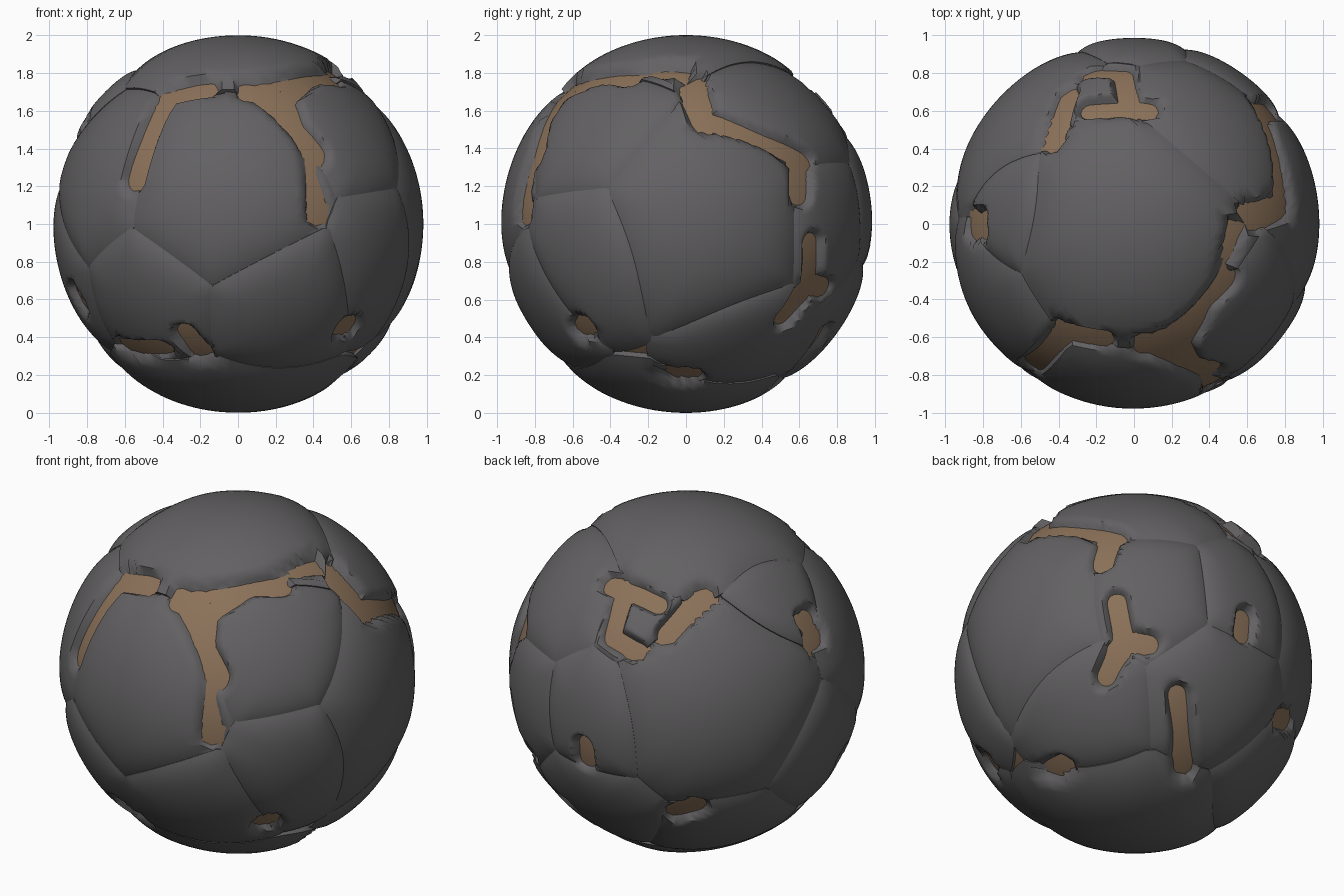
import bpy, bmesh, math
from mathutils import Vector

if "Cube" in bpy.data.objects:
    bpy.data.objects.remove(bpy.data.objects["Cube"])

CENTRE = Vector((0, 0, 1))
CORE_R = 0.94
CRACK_W = 0.043


def material(name, rgb):
    m = bpy.data.materials.new(name)
    m.diffuse_color = (*rgb, 1)
    m.use_nodes = True
    m.node_tree.nodes["Principled BSDF"].inputs["Base Color"].default_value = m.diffuse_color
    return m


ROCK = material("dark grey rock", (0.125, 0.12, 0.125))
EARTH = material("brown earth", (0.26, 0.167, 0.1))

# Rock plates: name, direction, angular size
PLATES = [
    ("front_plate", (-.08, -.96, .2), .52),
    ("front_left_plate", (-.8, -.46, .3), .46),
    ("front_right_low_plate", (.82, -.53, -.2), .38),
    ("front_right_high_plate", (.66, -.5, .5), .36),
    ("right_plate", (.97, .13, 0), .6),
    ("top_plate", (-.03, 0, 1), .62),
    ("back_right_high_plate", (.46, .56, .68), .47),
    ("back_right_plate", (.58, .82, 0), .4),
    ("back_plate", (0, 1, .06), .34),
    ("back_left_plate", (-.72, .64, .22), .62),
    ("back_small_plate", (-.19, .73, .66), .19),
    ("left_high_plate", (-.7, .1, .7), .3),
    ("left_plate", (-.96, -.03, -.25), .42),
    ("front_left_low_plate", (-.5, -.76, -.44), .35),
    ("front_low_plate", (.27, -.83, -.48), .39),
    ("right_low_plate", (.69, .34, -.64), .37),
    ("back_low_plate", (.05, .84, -.55), .4),
    ("bottom_plate", (-.05, -.08, -1), .58),
    ("back_left_low_plate", (-.55, .4, -.72), .42),
]
PLATES = [(n, Vector(d).normalized(), a) for n, d, a in PLATES]


# Direction on the ball from two coordinates on one side of it
def on_side(side, a, b):
    c = math.sqrt(max(0, 0.93 - a * a - b * b))
    p = {"front": (a, -c, b), "back": (a, c, b),
         "right": (c, a, b), "top": (a, b, c)}[side]
    return Vector(p).normalized()


# Earth cracks: straight strokes between plates, by side
STROKES = {
    "front": [(-.55, .24, -.37, .68), (-.37, .68, -.16, .73), (.06, .7, .5, .77),
              (.25, .66, .43, .05), (-.28, -.58, -.2, -.68), (.55, -.56, .6, -.54),
              (-.6, -.65, -.4, -.66), (-.83, -.42, -.86, -.36)],
    "right": [(.03, .72, .1, .53), (.1, .55, .62, .34), (.6, .35, .61, .16),
              (.67, -.1, .66, -.32), (.66, -.32, .74, -.34), (.66, -.32, .52, -.5),
              (-.07, -.8, .03, -.8)],
    "top": [(-.43, .43, -.35, .68), (.08, .61, -.24, .61), (-.03, .62, -.06, .8),
            (-.06, .8, -.22, .8), (-.86, .03, -.8, -.03), (-.86, -.03, -.8, .03),
            (.06, -.63, .42, -.78), (.54, -.02, .28, -.6), (.6, .05, .72, .08)],
    "back": [(.01, -.08, .01, -.17), (-.44, -.46, -.54, -.42), (.29, -.57, .04, -.84)],
}
CRACKS = [(on_side(s, *k[:2]), on_side(s, *k[2:])) for s in STROKES for k in STROKES[s]]


def crack_depth(p):
    """1 inside a crack, fading to 0 just beyond its edge."""
    best = 0.0
    for a, b in CRACKS:
        ab = b - a
        t = min(1, max(0, (p - a).dot(ab) / ab.length_squared))
        d = (p - a - ab * t).length
        best = max(best, min(1, max(0, (CRACK_W + 0.035 - d) / 0.05)))
    return best


def inside(p, i):
    """Whether a direction belongs to plate i, with a slight overlap."""
    own = p.angle(PLATES[i][1]) - PLATES[i][2]
    return own < 0.2 and all(own <= p.angle(c) - a + 0.025
                             for j, (_, c, a) in enumerate(PLATES) if j != i)


def finish(name, bm, mat, angle):
    bmesh.ops.recalc_face_normals(bm, faces=bm.faces)
    me = bpy.data.meshes.new(name)
    bm.to_mesh(me)
    bm.free()
    ob = bpy.data.objects.new(name, me)
    ob.location = CENTRE
    me.materials.append(mat)
    bpy.context.collection.objects.link(ob)
    bpy.ops.object.select_all(action='DESELECT')
    ob.select_set(True)
    bpy.context.view_layer.objects.active = ob
    bpy.ops.object.shade_smooth_by_angle(angle=math.radians(angle))


# Earth core
bm = bmesh.new()
bmesh.ops.create_icosphere(bm, subdivisions=5, radius=CORE_R)
finish("earth_core", bm, EARTH, 60)


# Domed plate: rings out to the outline, then a wall into the core
def plate(i, segs=64, rings=18):
    name, c, size = PLATES[i]
    radius = 0.978 + 0.004 * (i % 3) + 0.014 * c.z ** 2
    u = c.orthogonal().normalized()
    v = c.cross(u)
    bm = bmesh.new()
    loops = [[] for _ in range(rings + 1)]
    centre = bm.verts.new(c * (radius - 0.09 * crack_depth(c)))
    for s in range(segs):
        th = 2 * math.pi * s / segs
        side = u * math.cos(th) + v * math.sin(th)
        lo, hi = 0.0, 1.3
        for _ in range(11):
            mid = (lo + hi) / 2
            if inside(c * math.cos(mid) + side * math.sin(mid), i):
                lo = mid
            else:
                hi = mid
        for k in range(1, rings + 1):
            t = k / rings
            p = c * math.cos(lo * t) + side * math.sin(lo * t)
            r = radius - 0.028 * t ** 5 - 0.09 * crack_depth(p)
            loops[k - 1].append(bm.verts.new(p * r))
        loops[rings].append(bm.verts.new(p * 0.86))
    for s in range(segs):
        n = (s + 1) % segs
        bm.faces.new((centre, loops[0][s], loops[0][n]))
        for a, b in zip(loops, loops[1:]):
            bm.faces.new((a[s], b[s], b[n], a[n]))
    bm.faces.new(loops[rings][::-1])
    finish(name, bm, ROCK, 45)


for i in range(len(PLATES)):
    plate(i)
